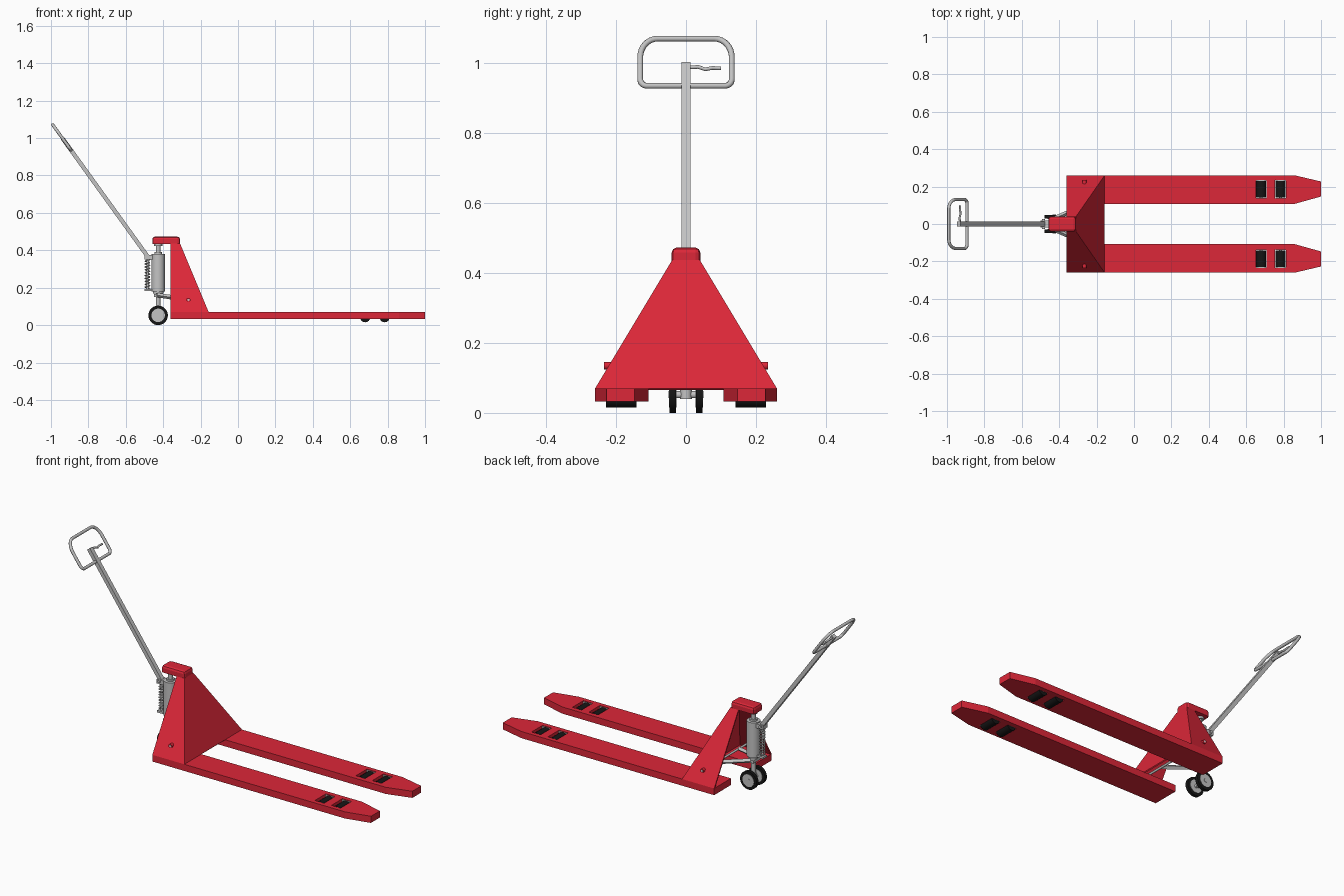
import bpy, bmesh, math
from mathutils import Vector

if "Cube" in bpy.data.objects:
    bpy.data.objects.remove(bpy.data.objects["Cube"])


def material(name, rgb):
    m = bpy.data.materials.new(name)
    m.diffuse_color = (*rgb, 1)
    m.use_nodes = True
    m.node_tree.nodes["Principled BSDF"].inputs["Base Color"].default_value = m.diffuse_color
    return m


RED = material("red paint", (0.72, 0.02, 0.04))
GREY = material("light grey metal", (0.55, 0.55, 0.55))
BLACK = material("black rubber", (0.008, 0.008, 0.008))


def finish(name, bm, mat, smooth=False):
    bmesh.ops.recalc_face_normals(bm, faces=bm.faces)
    me = bpy.data.meshes.new(name)
    bm.to_mesh(me)
    bm.free()
    return link(name, me, mat, smooth)


def link(name, me, mat, smooth=False):
    me.materials.clear()
    me.materials.append(mat)
    ob = bpy.data.objects.new(name, me)
    bpy.context.collection.objects.link(ob)
    if smooth:
        bpy.ops.object.select_all(action='DESELECT')
        ob.select_set(True)
        bpy.context.view_layer.objects.active = ob
        bpy.ops.object.shade_smooth_by_angle(angle=math.radians(40))
    return ob


def box(name, lo, hi, mat, bevel=0):
    bm = bmesh.new()
    bmesh.ops.create_cube(bm, size=1)
    for v in bm.verts:
        v.co = Vector([(l + h) / 2 + c * (h - l) for l, h, c in zip(lo, hi, v.co)])
    if bevel:
        edges = [e for e in bm.edges if max(v.co.z for v in e.verts) > hi[2] - 1e-5]
        bmesh.ops.bevel(bm, geom=edges, offset=bevel, segments=2, affect='EDGES', profile=0.5)
    return finish(name, bm, mat)


def rod(name, a, b, r, mat, n=24, r2=None):
    """Cylinder between two points."""
    a, b = Vector(a), Vector(b)
    bm = bmesh.new()
    bmesh.ops.create_cone(bm, cap_ends=True, segments=n, radius1=r,
                          radius2=r if r2 is None else r2, depth=(b - a).length)
    q = (b - a).to_track_quat('Z', 'Y')
    for v in bm.verts:
        v.co = q @ v.co + (a + b) / 2
    return finish(name, bm, mat, n > 4)


def tube(name, pts, r, mat, closed=False, res=3):
    """Round bar swept along a path."""
    cu = bpy.data.curves.new(name, 'CURVE')
    cu.dimensions = '3D'
    cu.bevel_depth = r
    cu.bevel_resolution = res
    cu.use_fill_caps = True
    sp = cu.splines.new('POLY')
    sp.points.add(len(pts) - 1)
    for p, co in zip(sp.points, pts):
        p.co = (*co, 1)
    sp.use_cyclic_u = closed
    tmp = bpy.data.objects.new(name, cu)
    bpy.context.collection.objects.link(tmp)
    me = bpy.data.meshes.new_from_object(tmp.evaluated_get(bpy.context.evaluated_depsgraph_get()))
    bpy.data.objects.remove(tmp)
    return link(name, me, mat, True)


# forks with roller slots
SLOTS = (0.68, 0.784)
for s, side in ((1, "back"), (-1, "front")):
    bm = bmesh.new()
    outline = [(-0.36, 0.108), (0.86, 0.108), (1.0, 0.147), (1.0, 0.227), (0.86, 0.26), (-0.36, 0.26)]
    f = bm.faces.new([bm.verts.new((x, s * y, 0.032)) for x, y in outline])
    ext = bmesh.ops.extrude_face_region(bm, geom=[f])["geom"]
    bmesh.ops.translate(bm, vec=(0, 0, 0.038), verts=[g for g in ext if isinstance(g, bmesh.types.BMVert)])
    fork = finish(side + "_fork", bm, RED)
    cutters = []
    ya, yb = sorted((s * 0.135, s * 0.235))
    for x in SLOTS:
        c = box("slot_cutter", (x - 0.029, ya, 0), (x + 0.029, yb, 0.1), RED)
        c.hide_render = True
        cutters.append(c)
        mod = fork.modifiers.new("slot", 'BOOLEAN')
        mod.operation = 'DIFFERENCE'
        mod.object = c
        mod.solver = 'EXACT'
    me = bpy.data.meshes.new_from_object(fork.evaluated_get(bpy.context.evaluated_depsgraph_get()))
    fork.modifiers.clear()
    fork.data = me
    for c in cutters:
        bpy.data.objects.remove(c)
    # load rollers, with axle and side plates
    for x in SLOTS:
        rod(side + "_roller", (x, ya + 0.006, 0.042), (x, yb - 0.006, 0.042), 0.027, BLACK)
        rod(side + "_roller_axle", (x, ya, 0.042), (x, yb, 0.042), 0.008, GREY, 12)
        for y in (ya, yb - 0.004):
            box(side + "_roller_plate", (x - 0.028, y, 0.034), (x + 0.028, y + 0.004, 0.066), GREY)

# sloped body shell, open to the rear
bm = bmesh.new()
low = [bm.verts.new(p) for p in ((-0.36, -0.26, 0.07), (-0.157, -0.26, 0.07),
                                 (-0.157, 0.26, 0.07), (-0.36, 0.26, 0.07))]
top = [bm.verts.new(p) for p in ((-0.36, -0.04, 0.437), (-0.31, -0.04, 0.437),
                                 (-0.31, 0.04, 0.437), (-0.36, 0.04, 0.437))]
for i in range(3):
    bm.faces.new((low[i], low[i + 1], top[i + 1], top[i]))
bm.faces.new(top)
body = finish("body_shell", bm, RED)
for p in body.data.polygons:
    if p.center.y > 0.1 and p.normal.y < 0:
        body.data.flip_normals()
        break
mod = body.modifiers.new("thickness", 'SOLIDIFY')
mod.thickness = 0.008
mod.offset = -1

# head block over the pump
box("head_block", (-0.458, -0.041, 0.434), (-0.31, 0.041, 0.473), RED, 0.014)

# torsion bar, side bosses and lift arms
rod("torsion_bar", (-0.265, -0.235, 0.135), (-0.265, 0.235, 0.135), 0.006, GREY, 16)
for s in (1, -1):
    rod("bar_boss", (-0.265, s * 0.205, 0.135), (-0.265, s * 0.234, 0.135), 0.011, RED)
    rod("lift_arm", (-0.43, s * 0.028, 0.16), (-0.265, s * 0.10, 0.135), 0.012, GREY, 4)
box("arm_bracket", (-0.45, -0.035, 0.15), (-0.41, 0.035, 0.166), GREY)

# pump
X = -0.427
rod("pump_cylinder", (X, 0, 0.18), (X, 0, 0.38), 0.036, GREY, 32)
rod("pump_base", (X, 0, 0.17), (X, 0, 0.186), 0.028, GREY, 32)
rod("pump_rod", (X, 0, 0.38), (X, 0, 0.437), 0.012, GREY)
rod("pump_collar", (X, 0, 0.378), (X, 0, 0.39), 0.02, GREY)
rod("rod_cap", (X, 0, 0.422), (X, 0, 0.436), 0.022, GREY)
rod("steer_post", (X, 0, 0.05), (X, 0, 0.175), 0.012, GREY)
rod("steer_hub", (X, 0, 0.04), (X, 0, 0.075), 0.017, GREY)

# return spring and its holders
n, turns = 160, 10
tube("pump_spring", [(-0.484 + 0.012 * math.cos(t * turns * math.tau / n),
                      0.012 * math.sin(t * turns * math.tau / n), 0.195 + 0.155 * t / n)
                     for t in range(n + 1)], 0.0035, GREY, res=1)
rod("spring_guide", (-0.484, 0, 0.185), (-0.484, 0, 0.37), 0.006, GREY, 12)
box("spring_seat", (-0.5, -0.016, 0.182), (-0.44, 0.016, 0.194), GREY)
box("handle_clevis", (-0.5, -0.02, 0.35), (-0.44, 0.02, 0.374), GREY)
rod("handle_pin", (-0.484, -0.026, 0.365), (-0.484, 0.026, 0.365), 0.008, GREY, 16)

# steering wheels
Z = 0.052
rod("wheel_axle", (X, -0.05, Z), (X, 0.05, Z), 0.01, GREY)
for s in (1, -1):
    rod("steering_tyre", (X, s * 0.029, Z), (X, s * 0.047, Z), 0.052, BLACK, 32)
    rod("wheel_hub", (X, s * 0.027, Z), (X, s * 0.0485, Z), 0.036, GREY, 32)

# handle: everything lies in the tilted plane through the stem
BASE = Vector((-0.484, 0, 0.368))
SLOPE = (-0.992 + 0.484) / (1.073 - 0.368)


def tilt(y, z):
    return (BASE.x + (z - BASE.z) * SLOPE, y, z)


bm = bmesh.new()
bmesh.ops.create_cube(bm, size=1)
a, b = Vector(tilt(0, 0.36)), Vector(tilt(0, 0.997))
d = (b - a).normalized()
side = Vector((0, 1, 0))
up = d.cross(side)
for v in bm.verts:
    v.co = (a + b) / 2 + d * v.co.z * (b - a).length + side * v.co.y * 0.025 + up * v.co.x * 0.022
finish("handle_stem", bm, GREY)

# grip loop: corners rounded by arcs, mirrored
half = []
for cy, cz, ry, rz, a0, a1 in ((0.112, 0.955, 0.019, 0.019, -90, 0), (0.081, 1.018, 0.05, 0.053, 0, 90)):
    for k in range(9):
        t = math.radians(a0 + (a1 - a0) * k / 8)
        half.append((cy + ry * math.cos(t), cz + rz * math.sin(t)))
loop = half + [(-y, z) for y, z in reversed(half)]
tube("grip_loop", [tilt(y, z) for y, z in loop], 0.0085, GREY, True)

# release lever
tube("release_lever", [tilt(y, z) for y, z in ((0, 0.988), (0.035, 0.99), (0.055, 0.983),
                                               (0.075, 0.987), (0.1, 0.986))], 0.0055, GREY)
